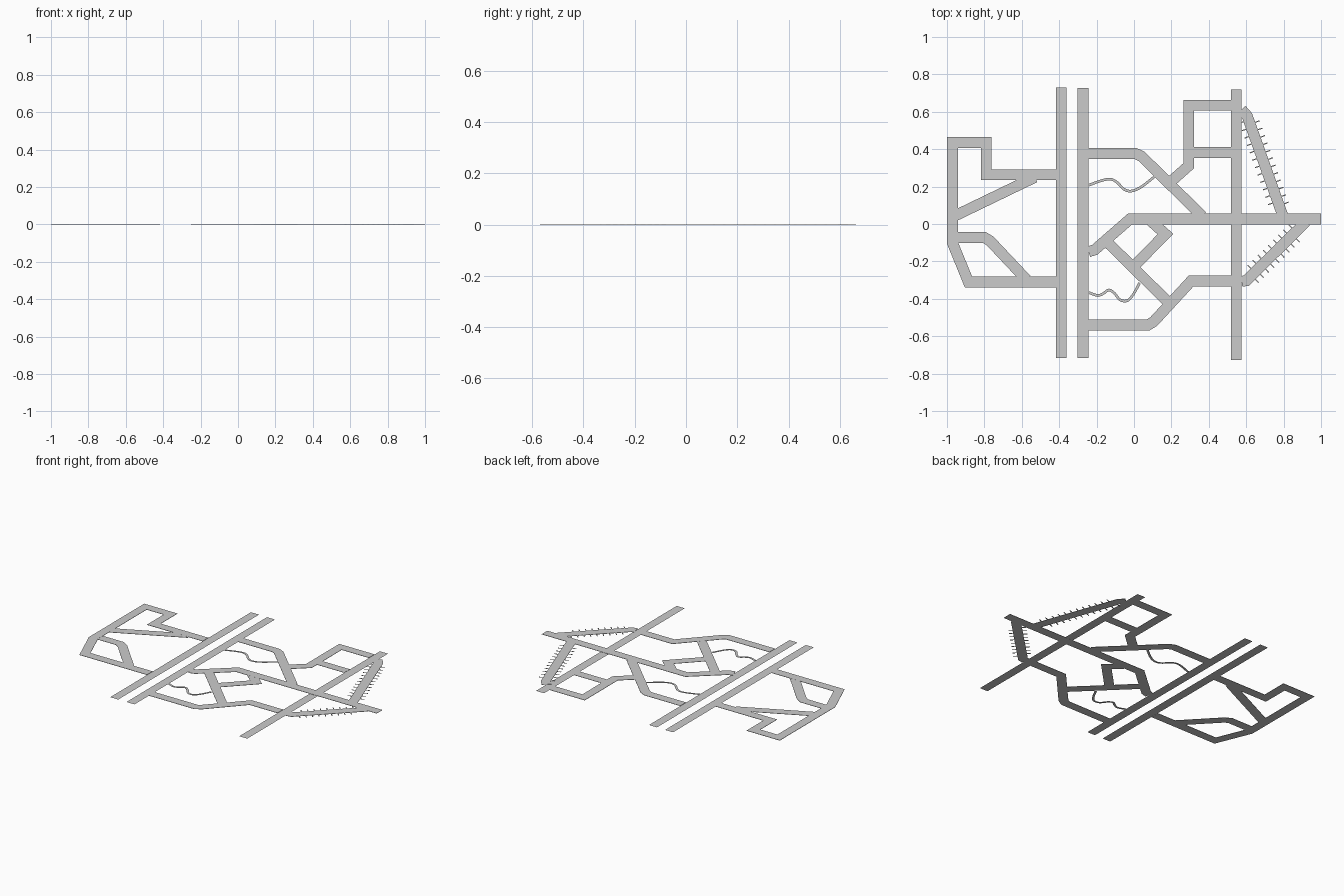
import bpy, bmesh
from mathutils import Vector

if "Cube" in bpy.data.objects:
    bpy.data.objects.remove(bpy.data.objects["Cube"])

W = 0.058      # road width
T = 0.002      # road thickness


def ribbon(name, pts, width=W, top=T, bottom=0.0, flat=False):
    """Mitred strip following a 2D path."""
    p = [Vector(q) for q in pts]
    bm = bmesh.new()
    rows = []
    for i, c in enumerate(p):
        a = (c - p[i - 1]).normalized() if i > 0 else (p[1] - c).normalized()
        b = (p[i + 1] - c).normalized() if i < len(p) - 1 else a
        na, nb = Vector((-a.y, a.x)), Vector((-b.y, b.x))
        m = (na + nb).normalized()
        off = m * (width / 2 / max(0.3, m.dot(na)))
        zs = (top,) if flat else (top, bottom)
        rows.append([bm.verts.new((*(c + s * off), z)) for z in zs for s in (1, -1)])
    for r, s in zip(rows, rows[1:]):
        bm.faces.new((r[0], r[1], s[1], s[0]))
        if not flat:
            bm.faces.new((r[2], s[2], s[3], r[3]))
            bm.faces.new((r[0], s[0], s[2], r[2]))
            bm.faces.new((r[1], r[3], s[3], s[1]))
    if not flat:
        for r in (rows[0], rows[-1]):
            bm.faces.new((r[0], r[2], r[3], r[1]))
        bmesh.ops.recalc_face_normals(bm, faces=bm.faces)
    me = bpy.data.meshes.new(name)
    bm.to_mesh(me)
    bm.free()
    ob = bpy.data.objects.new(name, me)
    bpy.context.collection.objects.link(ob)
    return ob


def smooth_path(pts, n=6):
    """Catmull-Rom resampling for winding footpaths."""
    p = [Vector(q) for q in pts]
    p = [2 * p[0] - p[1]] + p + [2 * p[-1] - p[-2]]
    out = []
    for a, b, c, d in zip(p, p[1:], p[2:], p[3:]):
        for k in range(n):
            t = k / n
            out.append(0.5 * (2 * b + (c - a) * t + (2 * a - 5 * b + 4 * c - d) * t * t
                              + (3 * b - a - 3 * c + d) * t ** 3))
    return out + [p[-2]]


# long avenues, flat sheets
for name, x, y0, y1 in (("avenue_west", -0.389, -0.717, 0.73),
                        ("avenue_middle", -0.272, -0.717, 0.728),
                        ("avenue_east", 0.547, -0.727, 0.72)):
    ribbon(name, [(x, y0), (x, y1)], top=0.0003, flat=True)

# main roads
mains = {
    "central_street": [(-0.243, -0.148), (-0.21, -0.138), (-0.022, 0.026), (1.0, 0.026)],
    "north_street": [(-0.243, 0.376), (0.01, 0.376), (0.04, 0.362), (0.365, 0.042)],
    "south_street": [(-0.243, -0.54), (0.075, -0.54), (0.105, -0.522), (0.305, -0.305),
                     (0.518, -0.305)],
    "west_loop": [(-0.418, 0.263), (-0.79, 0.263), (-0.79, 0.435), (-0.971, 0.435),
                  (-0.971, -0.1), (-0.885, -0.31), (-0.418, -0.31)],
    "north_block_street": [(0.195, 0.225), (0.293, 0.312), (0.293, 0.635), (0.518, 0.635)],
    "north_east_road": [(0.575, 0.612), (0.605, 0.578), (0.797, 0.04)],
    "south_east_road": [(0.575, -0.307), (0.60, -0.303), (0.92, 0.012)],
}
for name, pts in mains.items():
    ribbon(name, pts)

# side streets tuck slightly below the main surface
sides = {
    "block_lane": [(0.31, 0.382), (0.518, 0.382)],
    "south_diagonal_lane": [(-0.148, -0.092), (0.18, -0.415)],
    "square_lane": [(0.09, 0.016), (0.168, -0.054), (-0.005, -0.23)],
    "west_diagonal_lane": [(-0.955, 0.045), (-0.53, 0.25)],
    "west_inner_lane": [(-0.955, -0.072), (-0.80, -0.072), (-0.77, -0.09), (-0.575, -0.297)],
}
for name, pts in sides.items():
    ribbon(name, pts, top=T * 0.85)

# winding footpaths
ribbon("north_footpath", smooth_path([(-0.243, 0.207), (-0.18, 0.23), (-0.128, 0.24),
       (-0.09, 0.222), (-0.055, 0.187), (-0.016, 0.176), (0.037, 0.197), (0.112, 0.255)]),
       width=0.014, top=T * 0.7)
ribbon("south_footpath", smooth_path([(-0.243, -0.366), (-0.195, -0.382), (-0.165, -0.372),
       (-0.134, -0.353), (-0.105, -0.37), (-0.075, -0.405), (-0.037, -0.41),
       (-0.005, -0.378), (0.03, -0.315)]),
       width=0.014, top=T * 0.7)


# parking markers: thin bars crossing the eastern roads
def markers(name, a, b, count):
    a, b = Vector(a), Vector(b)
    d = (b - a).normalized()
    n = Vector((-d.y, d.x))
    for side in (1, -1):
        for i in range(count):
            c = a.lerp(b, i / (count - 1)) + d * 0.012 * side
            ribbon(f"{name}_{i}", [c + n * side * 0.026, c + n * side * 0.054],
                   width=0.006, top=T * 0.7)


markers("north_marker", (0.617, 0.545), (0.772, 0.11), 12)
markers("south_marker", (0.637, -0.267), (0.856, -0.051), 9)
